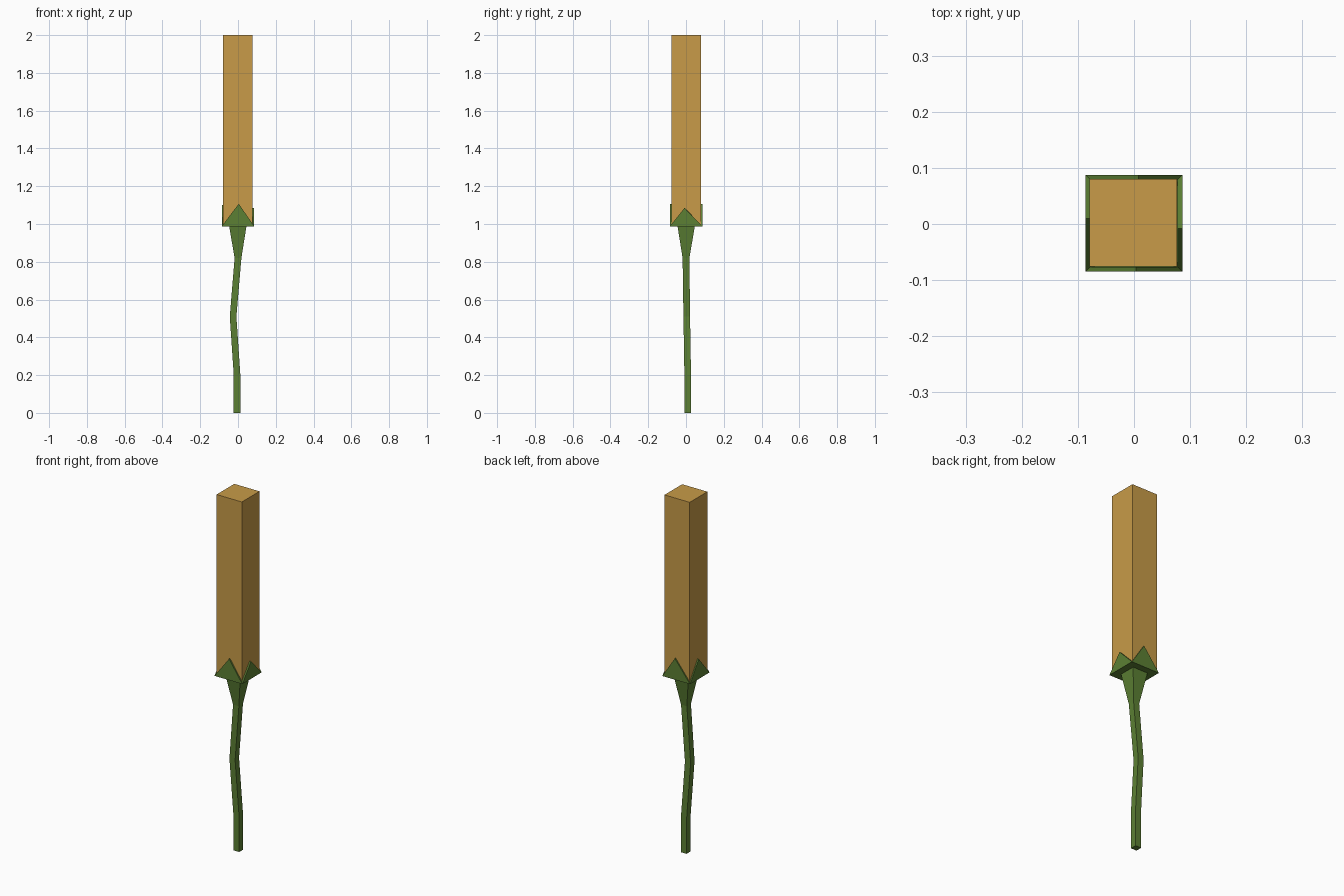
import bpy, bmesh

if "Cube" in bpy.data.objects:
    bpy.data.objects.remove(bpy.data.objects["Cube"])


def material(name, color):
    m = bpy.data.materials.new(name)
    m.diffuse_color = (*color, 1)
    m.use_nodes = True
    m.node_tree.nodes["Principled BSDF"].inputs["Base Color"].default_value = m.diffuse_color
    return m


def finish(bm, name, mat):
    bmesh.ops.recalc_face_normals(bm, faces=bm.faces)
    me = bpy.data.meshes.new(name)
    bm.to_mesh(me)
    bm.free()
    ob = bpy.data.objects.new(name, me)
    bpy.context.collection.objects.link(ob)
    me.materials.append(mat)
    return ob


def square(bm, x, y, z, h):
    return [bm.verts.new((x + h * sx, y + h * sy, z))
            for sx, sy in ((-1, -1), (1, -1), (1, 1), (-1, 1))]


def bridge(bm, a, b):
    for i in range(4):
        j = (i + 1) % 4
        bm.faces.new((a[i], a[j], b[j], b[i]))


green = material("stem_green", (0.107, 0.216, 0.034))
gold = material("spike_gold", (0.58, 0.33, 0.065))

# Bent square stem, flaring out under the calyx: x, y, z, half width
bm = bmesh.new()
path = [(-0.005, 0.010, 0, 0.0175), (-0.005, 0.009, 0.2, 0.0175),
        (-0.026, 0.004, 0.51, 0.0175), (0, 0, 0.82, 0.018),
        (-0.001, 0.001, 0.99, 0.046)]
rings = [square(bm, *p) for p in path]
bm.faces.new(rings[0])
for a, b in zip(rings, rings[1:]):
    bridge(bm, a, b)

# Calyx: flat underside, then one pointed sepal per side
outer = square(bm, 0, 0.001, 0.988, 0.086)
inner = square(bm, 0, 0.001, 0.998, 0.0775)
bridge(bm, rings[-1], outer)
bm.faces.new(inner)
# sepal tips (front, right, back, left): x, y, z
tips = [(0.004, -0.085, 1.107), (0.086, -0.008, 1.085),
        (0.008, 0.087, 1.107), (-0.086, 0.010, 1.10)]
for i, (x, y, z) in enumerate(tips):
    j = (i + 1) % 4
    tip = bm.verts.new((x, y, z))
    back = bm.verts.new((x * 0.9, y, z) if i % 2 else (x, y * 0.9, z))
    bm.faces.new((outer[i], outer[j], tip))
    bm.faces.new((outer[i], tip, back, inner[i]))
    bm.faces.new((tip, outer[j], inner[j], back))
    bm.faces.new((inner[j], inner[i], back))
finish(bm, "stem_and_calyx", green)

# Square flower spike
bm = bmesh.new()
low = square(bm, -0.001, 0.002, 0.995, 0.078)
top = square(bm, -0.001, 0.002, 2.0, 0.078)
bm.faces.new(low)
bm.faces.new(top)
bridge(bm, low, top)
finish(bm, "flower_spike", gold)
